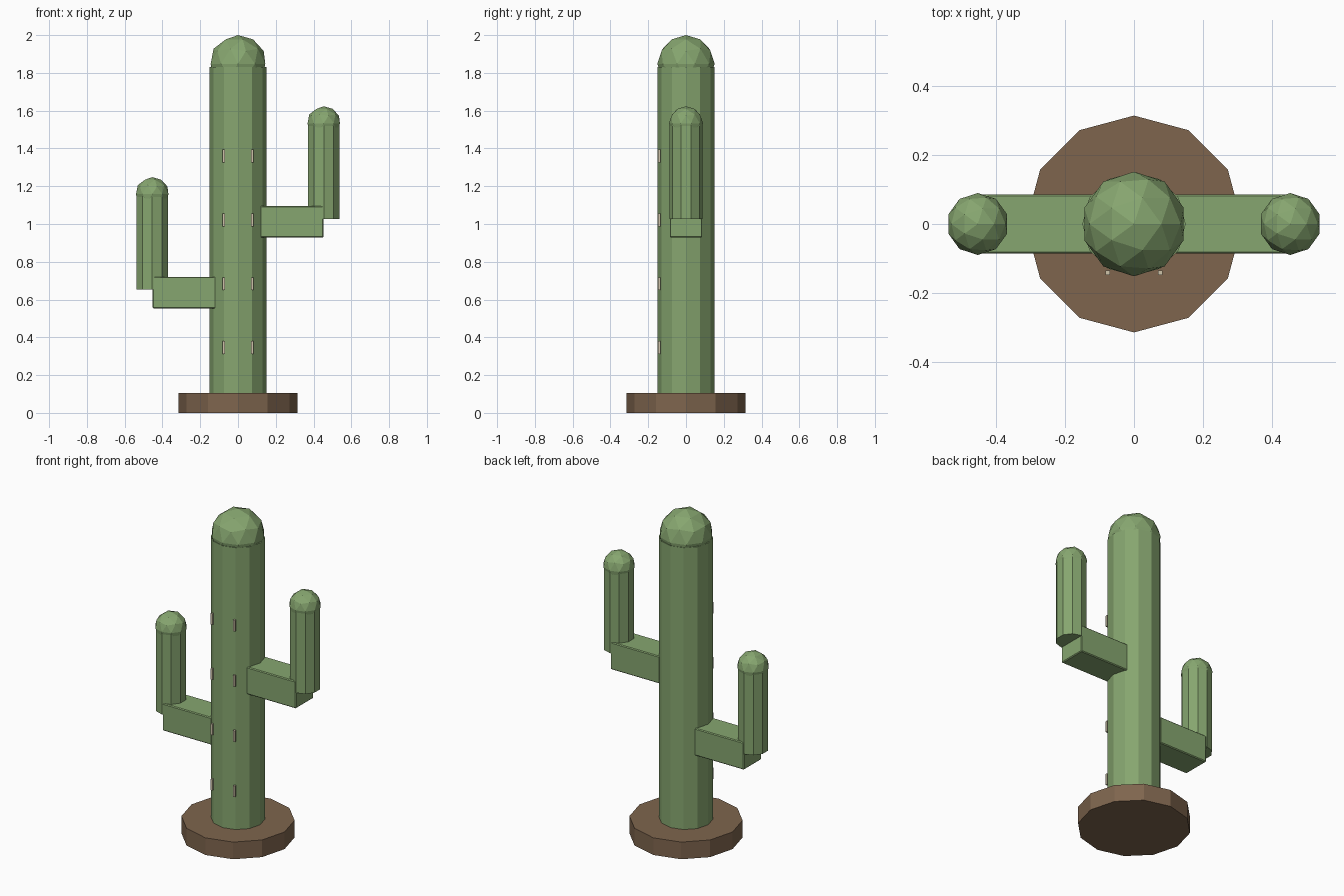
import bpy
from math import pi

if "Cube" in bpy.data.objects:
    bpy.data.objects.remove(bpy.data.objects["Cube"])


def material(name, color):
    m = bpy.data.materials.new(name)
    m.diffuse_color = (*color, 1)
    m.use_nodes = True
    m.node_tree.nodes["Principled BSDF"].inputs["Base Color"].default_value = m.diffuse_color
    return m


green = material("cactus_green", (0.24, 0.38, 0.16))
brown = material("soil_brown", (0.21, 0.13, 0.075))
cream = material("spine_cream", (0.62, 0.55, 0.40))


def finish(name, mat):
    ob = bpy.context.object
    ob.name = name
    ob.data.materials.append(mat)
    return ob


def column(name, x, z0, z1, r, sides, mat):
    bpy.ops.mesh.primitive_cylinder_add(vertices=sides, radius=r, depth=z1 - z0,
                                        location=(x, 0, (z0 + z1) / 2))
    return finish(name, mat)


def dome(name, x, top, r):
    bpy.ops.mesh.primitive_ico_sphere_add(subdivisions=2, radius=r,
                                          location=(x, 0, top - r))
    return finish(name, green)


def box(name, center, size, mat):
    bpy.ops.mesh.primitive_cube_add(size=1, location=center)
    ob = finish(name, mat)
    ob.scale = size
    bpy.ops.object.transform_apply(location=False, rotation=False, scale=True)
    return ob


# Soil disc, trunk and rounded top
column("base", 0, 0, 0.105, 0.315, 12, brown)
column("trunk", 0, 0.09, 1.83, 0.15, 12, green)
dome("trunk_top", 0, 2.0, 0.152)

# Two elbow arms: horizontal block, upright column, rounded tip
for side, s, z in (("left", -1, 0.637), ("right", 1, 1.012)):
    arm = box(side + "_arm", (s * 0.285, 0, z), (0.335, 0.172, 0.167), green)
    bevel = arm.modifiers.new("soft_edges", "BEVEL")
    bevel.width = 0.005
    bevel.segments = 1
    column(side + "_upright", s * 0.454, z + 0.015, z + 0.52, 0.087, 10, green)
    dome(side + "_tip", s * 0.454, z + 0.611, 0.09)

# Two rows of spines on the front
for i in range(4):
    for s in (-1, 1):
        box("spine", (s * 0.076, -0.142, 0.346 + i * 0.338),
            (0.013, 0.013, 0.068), cream)
